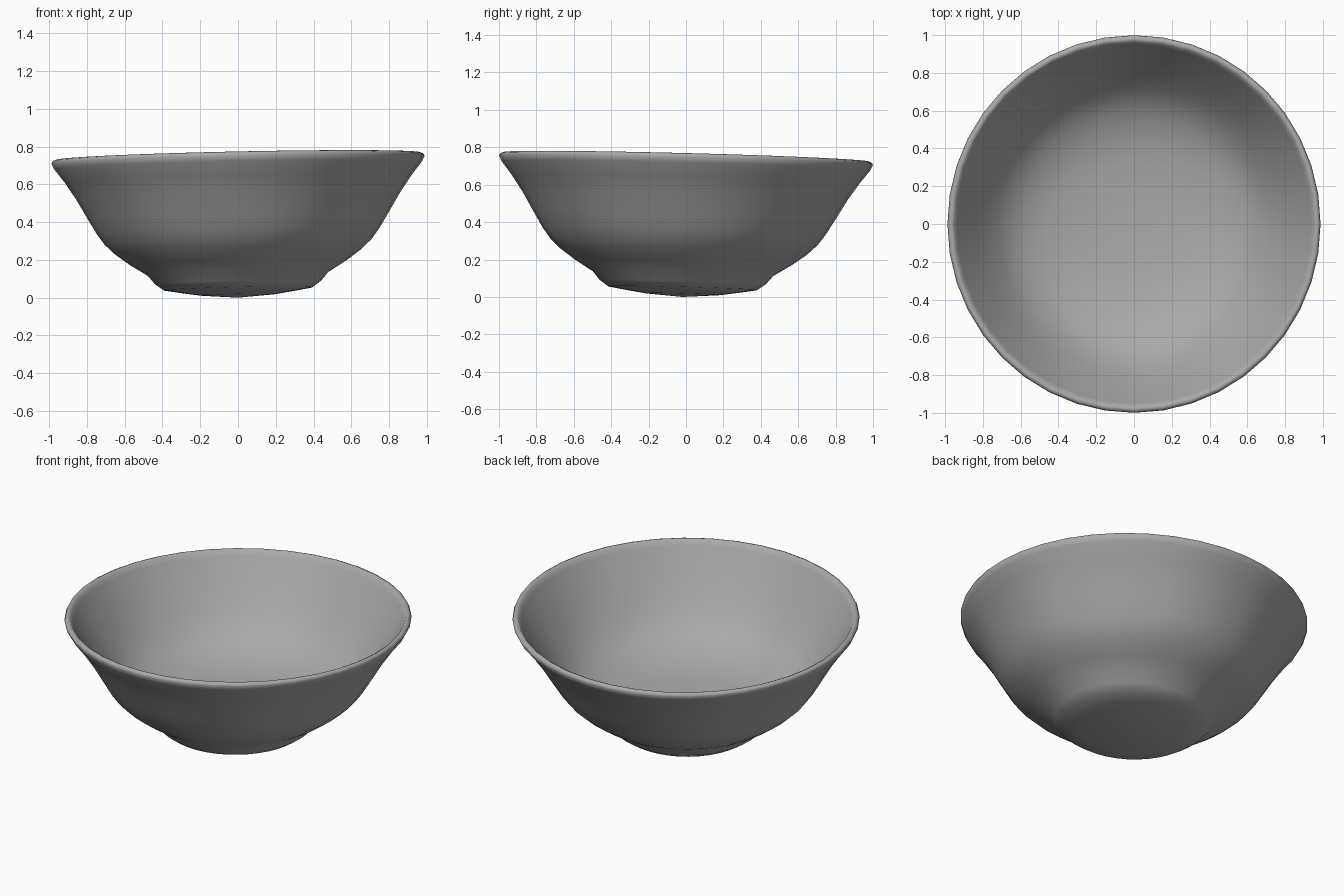
import bpy, bmesh, math
from mathutils import Matrix, Vector

cube = bpy.data.objects.get("Cube")
if cube:
    bpy.data.objects.remove(cube, do_unlink=True)


def make_material(name, color):
    mat = bpy.data.materials.new(name)
    mat.use_nodes = True
    mat.diffuse_color = color
    bsdf = mat.node_tree.nodes["Principled BSDF"]
    bsdf.inputs["Base Color"].default_value = color
    return mat


def lean(r, z, angle, width=0.988, slope=0.021, tip=-0.026):
    """Point of the slightly oval, hand-thrown bowl, leaning to one side."""
    x, y = r * width * math.sin(angle), r * math.cos(angle)
    return Matrix.Rotation(tip, 3, 'X') @ Vector((x, y, z + slope * x))


def lathe(name, profile, sides, mat):
    """Revolve an (r, z) profile around z; both ends lie on the axis."""
    bm = bmesh.new()
    rings = []
    for r, z in profile:
        count = sides if r else 1
        rings.append([bm.verts.new(lean(r, z, math.tau * i / sides))
                      for i in range(count)])
    for a, b in zip(rings, rings[1:]):
        for i in range(sides):
            j = (i + 1) % sides
            corners = [a[i % len(a)], a[j % len(a)], b[j % len(b)], b[i % len(b)]]
            bm.faces.new(dict.fromkeys(corners))
    bmesh.ops.recalc_face_normals(bm, faces=bm.faces)
    for face in bm.faces:
        face.smooth = True
    mesh = bpy.data.meshes.new(name)
    bm.to_mesh(mesh)
    bm.free()
    mesh.materials.append(mat)
    obj = bpy.data.objects.new(name, mesh)
    bpy.context.collection.objects.link(obj)
    return obj


# Outside: rounded base, small foot, flaring wall
outside = [(0, 0), (0.2, 0.015), (0.3, 0.03), (0.397, 0.046), (0.445, 0.08),
           (0.483, 0.125), (0.58, 0.185), (0.66, 0.243), (0.715, 0.295),
           (0.757, 0.352), (0.807, 0.435), (0.869, 0.54), (0.93, 0.63),
           (0.985, 0.7)]
# Rolled rim
rim = [(1.0, 0.73), (0.994, 0.743), (0.98, 0.749), (0.966, 0.742)]
# Inside: steep wall turning into a raised, dished floor
inside = [(0.95, 0.715), (0.91, 0.65), (0.85, 0.555), (0.785, 0.458),
          (0.725, 0.382), (0.67, 0.328), (0.61, 0.287), (0.54, 0.254),
          (0.45, 0.224), (0.33, 0.202), (0.17, 0.19), (0, 0.186)]

grey = make_material("grey ceramic", (0.4, 0.4, 0.4, 1))
bowl = lathe("bowl", outside + rim + inside, 40, grey)

# Rest the bowl on the ground, centred
lo, hi = (Vector([f(v.co[i] for v in bowl.data.vertices) for i in range(3)])
          for f in (min, max))
bowl.data.transform(Matrix.Translation((-(lo.x + hi.x) / 2,
                                        -(lo.y + hi.y) / 2, -lo.z)))
